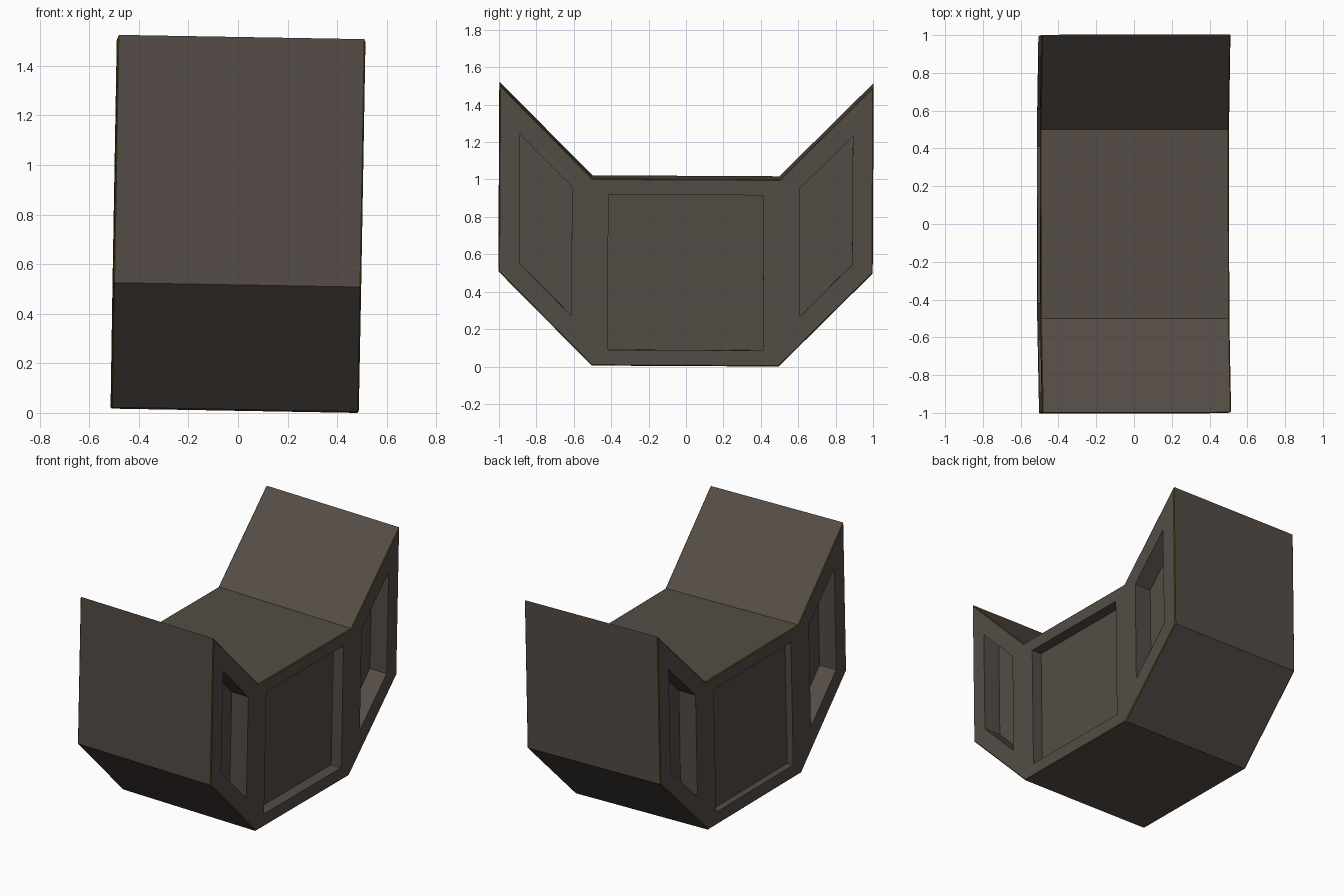
import bpy, bmesh, math
from mathutils import Matrix, Vector

if "Cube" in bpy.data.objects:
    bpy.data.objects.remove(bpy.data.objects["Cube"])


def material(name, rgb):
    m = bpy.data.materials.new(name)
    m.diffuse_color = (*rgb, 1)
    m.use_nodes = True
    m.node_tree.nodes["Principled BSDF"].inputs["Base Color"].default_value = m.diffuse_color
    return m


# Side outline (y, z) of the U-shaped trough
profile = [(-0.5, 0), (0.5, 0), (1, 0.5), (1, 1.5),
           (0.5, 1), (-0.5, 1), (-1, 1.5), (-1, 0.5)]
n = len(profile)

bm = bmesh.new()
left = [bm.verts.new((-0.5, y, z)) for y, z in profile]
right = [bm.verts.new((0.5, y, z)) for y, z in profile]

# Outer skin
for i in range(n):
    j = (i + 1) % n
    bm.faces.new((left[i], left[j], right[j], right[i]))

# End faces: centre square and two slanted wings, as (ring, ids, margin, depth)
panels = []
for ring, centre_depth in ((left, 0.045), (right, 0.075)):
    for ids, margin, depth in (((0, 1, 4, 5), 0.085, centre_depth),
                               ((1, 2, 3, 4), 0.11, 0.125),
                               ((7, 0, 5, 6), 0.11, 0.125)):
        panels.append((bm.faces.new([ring[k] for k in ids]), margin, depth))
bmesh.ops.recalc_face_normals(bm, faces=bm.faces[:])
rim = [bm.edges.get((r[i], r[(i + 1) % n])) for r in (left, right) for i in range(n)]

# Recessed panels with straight walls
for face, margin, depth in panels:
    bmesh.ops.inset_individual(bm, faces=[face], thickness=margin, use_even_offset=True)
    normal = face.normal.copy()
    pushed = bmesh.ops.extrude_discrete_faces(bm, faces=[face])["faces"][0]
    bmesh.ops.translate(bm, vec=normal * -depth, verts=pushed.verts[:])

# Thin worn trim along the end rims
bmesh.ops.bevel(bm, geom=rim, offset=0.005, segments=1, affect='EDGES', material=1)

# Slight lean, then rest on the ground and centre
lean = (Matrix.Rotation(math.radians(0.1), 4, 'Z') @ Matrix.Rotation(math.radians(1), 4, 'Y')
        @ Matrix.Rotation(math.radians(-0.3), 4, 'X'))
bm.transform(lean)
lo = Vector([min(v.co[k] for v in bm.verts) for k in range(3)])
hi = Vector([max(v.co[k] for v in bm.verts) for k in range(3)])
mid = (lo + hi) / 2
bm.transform(Matrix.Translation((-mid.x, -mid.y, -lo.z)))

mesh = bpy.data.meshes.new("trough_body")
bm.to_mesh(mesh)
bm.free()
mesh.materials.append(material("dark brown grey", (0.09, 0.073, 0.062)))
mesh.materials.append(material("dark gold trim", (0.10, 0.065, 0.005)))
bpy.context.collection.objects.link(bpy.data.objects.new("trough_body", mesh))
